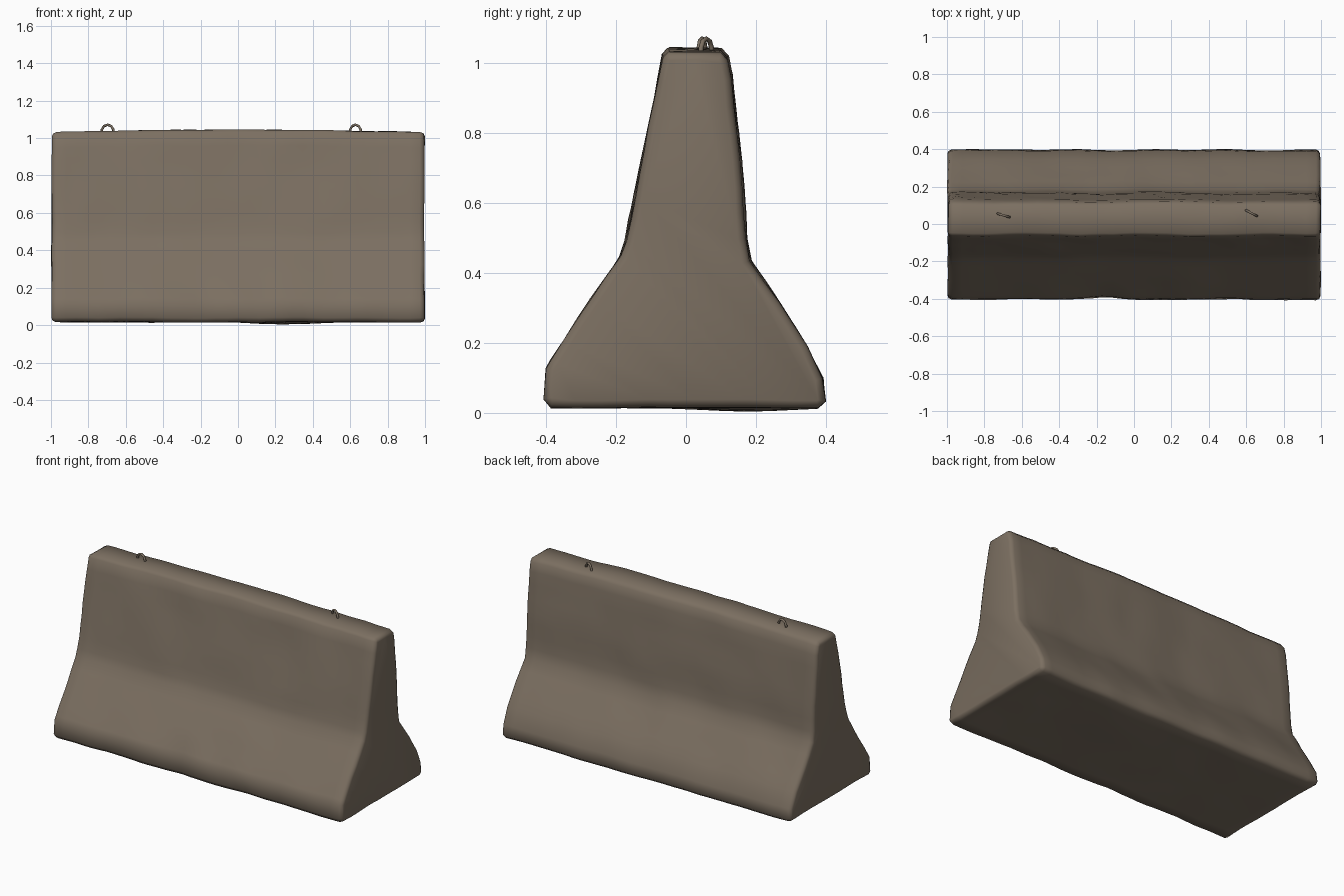
import bpy, bmesh, math
from mathutils import Vector, noise

if "Cube" in bpy.data.objects:
    bpy.data.objects.remove(bpy.data.objects["Cube"])

concrete = bpy.data.materials.new("weathered_concrete")
concrete.diffuse_color = (0.20, 0.16, 0.12, 1)
concrete.use_nodes = True
concrete.node_tree.nodes["Principled BSDF"].inputs["Base Color"].default_value = concrete.diffuse_color

# Cross-section of the barrier as (y, z), counter-clockwise seen from +x
PROFILE = [(-0.385, 0.016), (0.375, 0.016), (0.397, 0.035), (0.39, 0.1), (0.345, 0.19),
           (0.185, 0.435), (0.172, 0.5), (0.158, 0.72), (0.13, 0.96), (0.118, 1.015),
           (0.098, 1.037), (-0.048, 1.037), (-0.064, 1.02), (-0.122, 0.75),
           (-0.172, 0.49), (-0.187, 0.445), (-0.385, 0.152), (-0.4, 0.125), (-0.405, 0.04)]


def resample(points, step):
    """Split the long sides so the worn surface can undulate."""
    out = []
    for i, p in enumerate(points):
        a, b = Vector(p), Vector(points[(i + 1) % len(points)])
        n = max(1, round((b - a).length / step))
        out += [a.lerp(b, k / n) for k in range(n)]
    return out


def inset(points, d):
    """Move a closed outline inwards by d."""
    out = []
    for i, p in enumerate(points):
        t = (points[(i + 1) % len(points)] - points[i - 1]).normalized()
        out.append(p + Vector((-t.y, t.x)) * d)
    return out


def wear(p):
    """Gentle casting irregularities, chipped front foot and a bowed top."""
    n = noise.noise_vector(p * 4.0) * 0.007 + noise.noise_vector(p * 11.0) * 0.003
    q = p + Vector((n.x * 0.8, n.y, n.z * 0.7))
    if p.z > 0.9:
        q.z += 0.008 - 0.014 * p.x ** 2
    if p.z < 0.2 and p.y < -0.3:
        q.y += 0.016 * math.exp(-((p.x + 0.14) / 0.1) ** 2)
    if p.z < 0.08:
        q.z -= 0.012 * math.exp(-((p.x - 0.25) / 0.2) ** 2 - ((p.y - 0.15) / 0.25) ** 2)
    q.x = max(-1, min(1, q.x))
    q.z = max(0, q.z)
    return q


def finish(name, bm):
    bmesh.ops.recalc_face_normals(bm, faces=bm.faces)
    for f in bm.faces:
        f.smooth = True
    mesh = bpy.data.meshes.new(name)
    bm.to_mesh(mesh)
    bm.free()
    mesh.materials.append(concrete)
    obj = bpy.data.objects.new(name, mesh)
    bpy.context.collection.objects.link(obj)
    return obj


# Barrier body: outline lofted along x, with rounded ends
outline = resample(PROFILE, 0.07)
ends = [(0.996, 0.022), (0.99, 0.008), (0.972, 0.0)]
stations = [(-x, d) for x, d in ends]
stations += [(-0.92 + 1.84 * i / 32, 0.0) for i in range(33)]
stations += [(x, d) for x, d in reversed(ends)]
bm = bmesh.new()
rings = [[bm.verts.new(wear(Vector((x, p.x, p.y)))) for p in inset(outline, d)]
         for x, d in stations]
for r0, r1 in zip(rings, rings[1:]):
    for i in range(len(r0)):
        j = (i + 1) % len(r0)
        bm.faces.new((r0[i], r0[j], r1[j], r1[i]))
bm.faces.new(rings[0])
bm.faces.new(rings[-1])
finish("barrier_body", bm)


# Lifting loops: bent bars set into the top
def lifting_loop(name, x, y, angle):
    bm = bmesh.new()
    path = [(-0.033, -0.025), (-0.032, 0.012), (-0.02, 0.031), (0, 0.038),
            (0.02, 0.031), (0.032, 0.012), (0.033, -0.025)]
    path = [Vector((a, 0, b)) for a, b in path]
    rings = []
    for i, c in enumerate(path):
        t = (path[min(i + 1, 6)] - path[max(i - 1, 0)]).normalized()
        side = Vector((-t.z, 0, t.x))
        rings.append([bm.verts.new(c + 0.007 * (side * math.cos(a) + Vector((0, 1, 0)) * math.sin(a)))
                      for a in (k * math.tau / 6 for k in range(6))])
    for r0, r1 in zip(rings, rings[1:]):
        for k in range(6):
            bm.faces.new((r0[k], r0[k - 1], r1[k - 1], r1[k]))
    bm.faces.new(rings[0])
    bm.faces.new(rings[-1])
    obj = finish(name, bm)
    obj.location = (x, y, 1.033)
    obj.rotation_euler.z = math.radians(angle)


lifting_loop("lifting_loop_left", -0.697, 0.046, -16)
lifting_loop("lifting_loop_right", 0.628, 0.058, -28)
